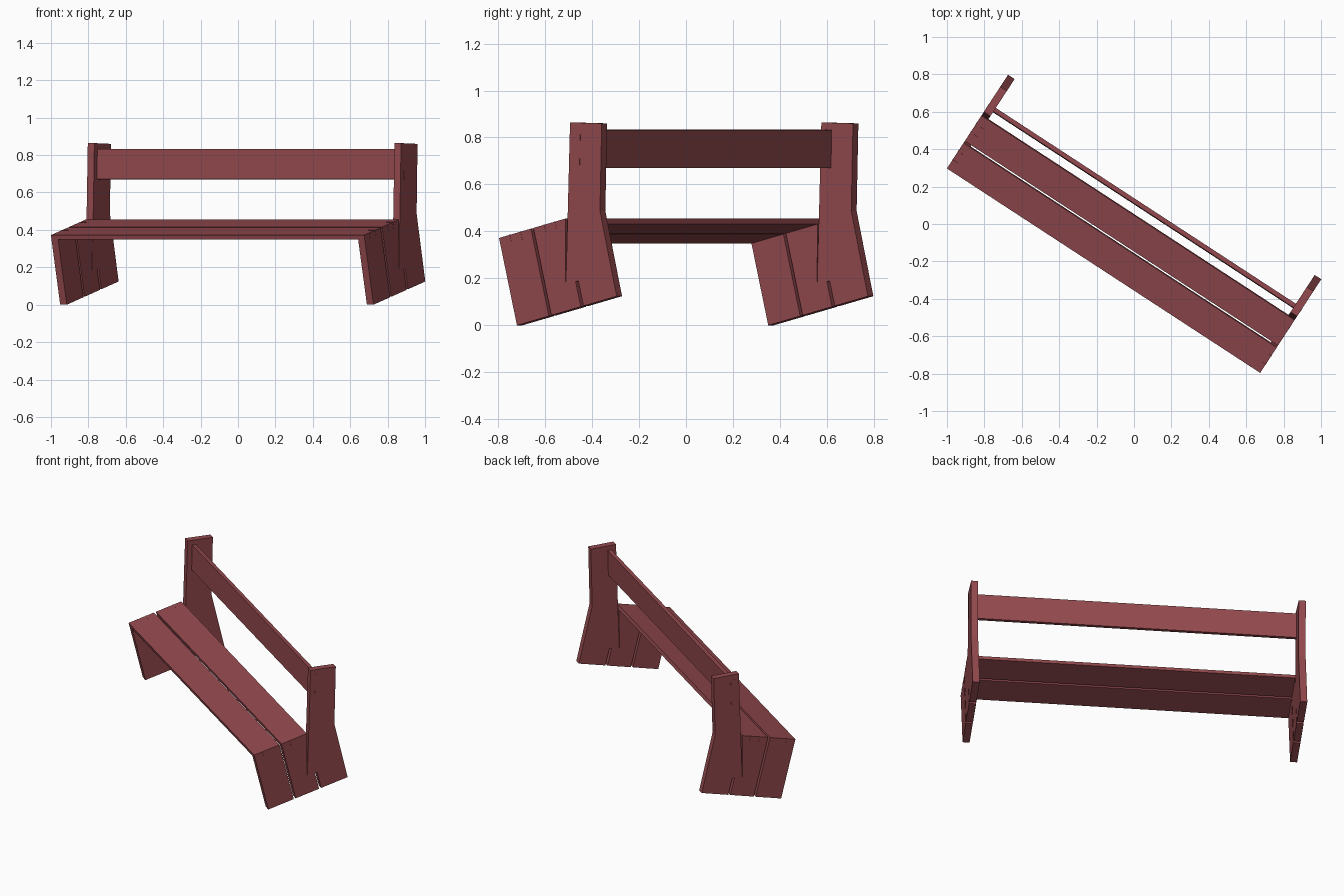
import bpy, bmesh, math
from mathutils import Matrix, Vector

if "Cube" in bpy.data.objects:
    bpy.data.objects.remove(bpy.data.objects["Cube"])

TURN = Matrix.Rotation(math.radians(-33.13), 4, 'Z')   # bench stands at an angle in plan
TILT = math.radians(13.75)                             # seat and legs lean back
H, LEG, SEAT, W, GAP = 0.383, 0.042, 0.024, 0.167, 0.013
B2 = W + GAP                                           # start of second board
B3 = B2 + W + GAP - 0.012                              # start of rear board

wood = bpy.data.materials.new("red_wood")
wood.diffuse_color = (0.29, 0.067, 0.076, 1)
wood.use_nodes = True
wood.node_tree.nodes["Principled BSDF"].inputs["Base Color"].default_value = wood.diffuse_color


def tz(e, f):
    """Tilted board coordinates to depth and height."""
    return (-0.207 + e * math.cos(TILT) - f * math.sin(TILT),
            e * math.sin(TILT) + f * math.cos(TILT))


def prism(name, loop_a, loop_b):
    bm = bmesh.new()
    a = [bm.verts.new(TURN @ Vector(p)) for p in loop_a]
    b = [bm.verts.new(TURN @ Vector(p)) for p in loop_b]
    bm.faces.new(a)
    bm.faces.new(b[::-1])
    n = len(a)
    for i in range(n):
        bm.faces.new((a[i], b[i], b[(i + 1) % n], a[(i + 1) % n]))
    bmesh.ops.recalc_face_normals(bm, faces=bm.faces)
    me = bpy.data.meshes.new(name)
    bm.to_mesh(me)
    bm.free()
    me.materials.append(wood)
    ob = bpy.data.objects.new(name, me)
    bpy.context.collection.objects.link(ob)
    return ob


def side_panel(name, outline, s0, s1):
    """Extrude a depth/height outline along the bench length."""
    return prism(name, [(s0, *p) for p in outline], [(s1, *p) for p in outline])


def plank(name, profile, e0, e1):
    """Extrude a length/height profile across a board's width."""
    return prism(name, [(s, *tz(e0, f)) for s, f in profile],
                 [(s, *tz(e1, f)) for s, f in profile])


# Front board folds down into both front legs with mitred corners
inner = 1 - LEG
plank("front_seat_and_legs", [(-1, 0), (-1, H), (1, H), (1, 0), (inner, 0),
      (inner, H - SEAT), (-inner, H - SEAT), (-inner, 0)], 0, W)

# Second seat board, mitred at the ends
plank("rear_seat", [(-1, H), (1, H), (inner, H - SEAT), (-inner, H - SEAT)], B2, B2 + W)

middle = [(B2, 0), (B2 + 0.154, 0), (B2 + 0.154, 0.11), (0.284, 0.12),
          (B2 + W, H - SEAT)]
post = [(0.063, 0.864), (0.224, 0.860), (0.215, 0.487), tz(0.522, 0),
        tz(B3, 0), tz(B3, 0.11), tz(B2 + 0.15, 0.11), tz(0.286, 0.12)]

for side, label in ((-1, "left"), (1, "right")):
    # Middle leg board, its top cut to meet the seat mitre
    lo = [tz(*p) for p in middle]
    outer_loop = [(side, *p) for p in lo] + [(side, *tz(B2, H - SEAT))]
    inner_loop = [(side * inner, *p) for p in lo] + [(side * inner, *tz(B2, H - SEAT))]
    top = {4: tz(B2 + W, H), 5: tz(B2, H)}
    for i, p in top.items():
        outer_loop[i] = (side, *p)
    prism(label + "_middle_leg", outer_loop, inner_loop)
    # Bent rear leg rising into the back post
    side_panel(label + "_back_post", post, side * inner, side)
    # Thin splines locking the mitred corners
    c, d = 1.001, H + 0.001
    for start in (0, B2):
        for k in (1, 2):
            e = start + W * k / 3
            plank(label + "_corner_spline", [(side * c, d), (side * 0.955, d),
                  (side * c, H - 0.035)], e - 0.002, e + 0.002)

# Backrest with through tenons showing on the outside of the posts
side_panel("backrest", [(0.088, 0.671), (0.112, 0.670), (0.116, 0.832), (0.092, 0.833)],
           -1.001, 1.001)
